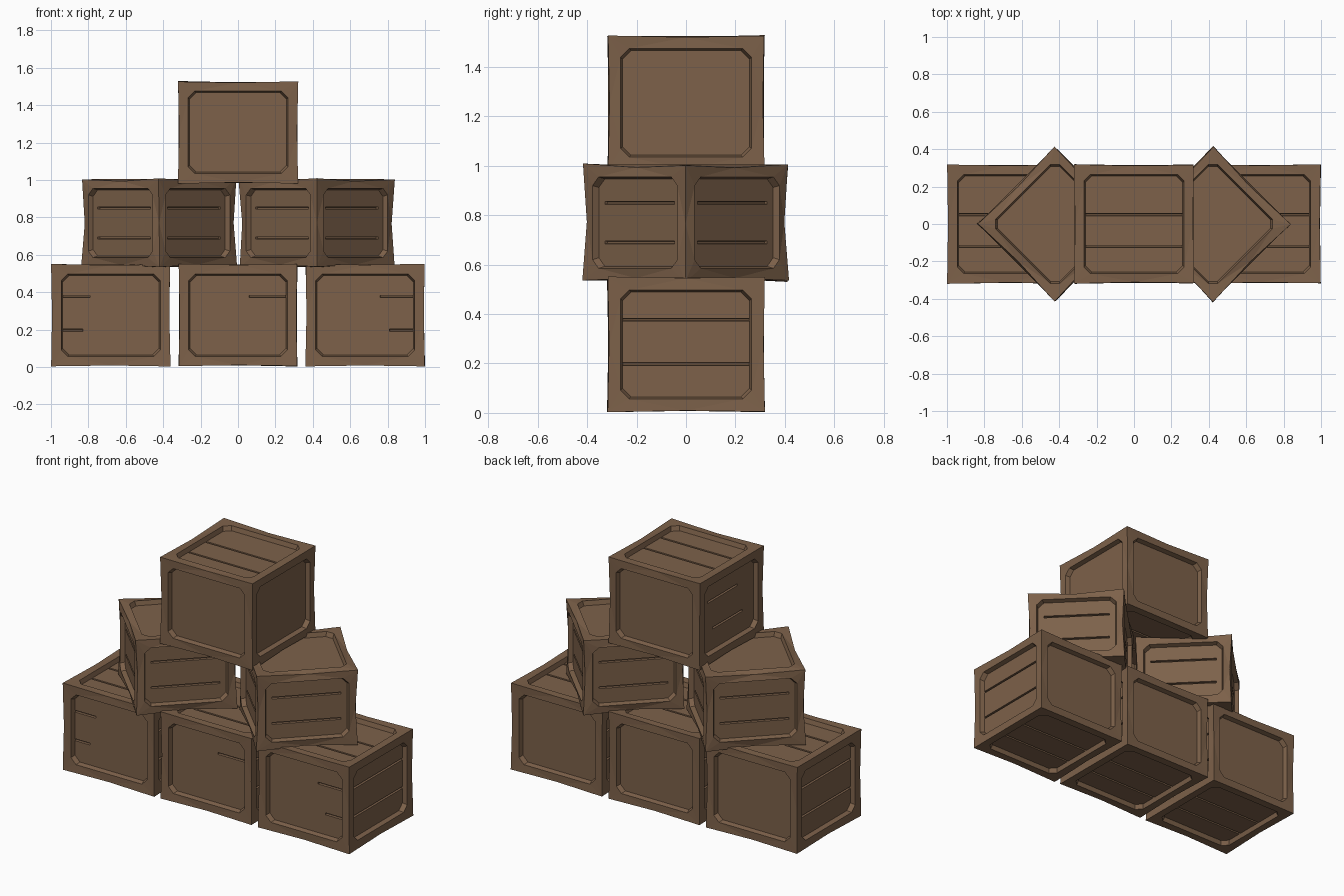
import bpy, bmesh, math, random
from itertools import product
from mathutils import Vector

if "Cube" in bpy.data.objects:
    bpy.data.objects.remove(bpy.data.objects["Cube"])

random.seed(4)
wood = bpy.data.materials.new("brown wood")
wood.diffuse_color = (0.205, 0.120, 0.068, 1)
wood.use_nodes = True
wood.node_tree.nodes["Principled BSDF"].inputs["Base Color"].default_value = wood.diffuse_color

FRAME, CHAMFER, DEPTH = 0.055, 0.035, 0.033
CORNERS = [(-1, -1), (1, -1), (1, 1), (-1, 1)]


def crate(name, loc, size, cracks, pull=0.012, wobble=0.006, turn=0):
    """cracks maps (axis, sign) to plank gaps given as (height, from, to)."""
    bm = bmesh.new()
    half = Vector(size) / 2
    # slightly uneven outer corners
    corner = {s: Vector([s[i] * (half[i] - random.uniform(0, wobble)) for i in range(3)])
              for s in product((-1, 1), repeat=3)}

    def signs(ax, sg, u, v, uv):
        s = [0, 0, 0]
        s[ax], s[u], s[v] = sg, uv[0], uv[1]
        return tuple(s)

    def mid(a, b):
        # edge middle, worn inward on both sides
        p = (corner[a] + corner[b]) / 2
        for i in range(3):
            if a[i] == b[i]:
                p[i] -= a[i] * pull
        return p

    sides = [(ax, sg) for ax in range(3) for sg in (-1, 1)]
    axes = {0: (1, 2), 1: (0, 2), 2: (0, 1)}
    for ax, sg in sides:
        u, v = axes[ax]

        def ring(shrink, sink):
            # chamfered panel outline
            hu, hv = half[u] - FRAME - shrink, half[v] - FRAME - shrink
            pts = []
            for k, (a, b) in enumerate(CORNERS):
                along_v = (a * hu, b * (hv - CHAMFER))
                along_u = (a * (hu - CHAMFER), b * hv)
                for q in ((along_v, along_u) if k % 2 == 0 else (along_u, along_v)):
                    p = Vector((0, 0, 0))
                    p[ax], p[u], p[v] = sg * (half[ax] - sink), q[0], q[1]
                    pts.append(bm.verts.new(p))
            return pts

        outer = [signs(ax, sg, u, v, c) for c in CORNERS]
        oc = [bm.verts.new(corner[s]) for s in outer]
        om = [bm.verts.new(mid(outer[k], outer[(k + 1) % 4])) for k in range(4)]
        lip, floor = ring(0, 0.005), ring(0.008, DEPTH)
        for k in range(4):
            n = (k + 1) % 4
            bm.faces.new((oc[k], lip[2 * k + 1], lip[2 * k]))
            bm.faces.new((oc[k], om[k], lip[2 * k + 1]))
            bm.faces.new((om[k], lip[2 * n], lip[2 * k + 1]))
            bm.faces.new((om[k], oc[n], lip[2 * n]))
        for i in range(8):
            j = (i + 1) % 8
            bm.faces.new((lip[i], lip[j], floor[j], floor[i]))
        bm.faces.new(floor)
    bmesh.ops.remove_doubles(bm, verts=bm.verts[:], dist=0.0005)
    bmesh.ops.recalc_face_normals(bm, faces=bm.faces[:])

    # gaps between planks, cut into the recessed panels
    for (ax, sg), gaps in cracks.items():
        u, v = axes[ax]

        def panel():
            return [f for f in bm.faces
                    if abs(f.calc_center_median()[ax] - sg * (half[ax] - DEPTH)) < 0.001
                    and abs(f.normal[ax]) > 0.99]

        def cut(axis, at):
            fs = panel()
            geom = fs + list({e for f in fs for e in f.edges}) + list({w for f in fs for w in f.verts})
            co, no = Vector((0, 0, 0)), Vector((0, 0, 0))
            co[axis], no[axis] = at, 1
            bmesh.ops.bisect_plane(bm, geom=geom, plane_co=co, plane_no=no, dist=1e-5)

        for h, a, b in gaps:
            cut(v, h - 0.006)
            cut(v, h + 0.006)
            for end in (a, b):
                if abs(end) < half[u] - FRAME - 0.01:
                    cut(u, end)
        bm.normal_update()
        for h, a, b in gaps:
            sel = [f for f in panel() if abs(f.calc_center_median()[v] - h) < 0.005
                   and a < f.calc_center_median()[u] < b]
            if sel:
                bmesh.ops.inset_region(bm, faces=sel, thickness=0.002, depth=-0.014,
                                       use_boundary=True, use_even_offset=True)
    me = bpy.data.meshes.new(name)
    bm.to_mesh(me)
    bm.free()
    me.materials.append(wood)
    ob = bpy.data.objects.new(name, me)
    ob.location = loc
    ob.rotation_euler.z = math.radians(turn)
    bpy.context.collection.objects.link(ob)


lids = [(-0.12, -1, 1), (0.05, -1, 1)]
rows = [(-0.08, -1, 1), (0.1, -1, 1)]
base = {(2, 1): lids, (2, -1): lids, (0, 1): rows, (0, -1): rows}
big = (0.64, 0.64, 0.55)

# bottom row, with short cracks on the front
fronts = {
    "left": (-0.68, [(-0.08, -1, -0.15), (0.1, -1, -0.11)]),
    "middle": (0.0, [(0.1, 0.06, 1)]),
    "right": (0.68, [(-0.08, 0.13, 1), (0.1, 0.08, 1)]),
}
for side, (x, gaps) in fronts.items():
    crate("bottom_crate_" + side, (x, 0, 0.277), big, {**base, (1, -1): gaps}, pull=0.005, wobble=0.004)

# middle row, turned on their corners
short = [(-0.08, -0.2, 0.2), (0.08, -0.2, 0.2)]
walls = {(ax, sg): short for ax in (0, 1) for sg in (-1, 1)}
for side, sx in (("left", -1), ("right", 1)):
    crate("turned_crate_" + side, (sx * 0.422, 0, 0.77), (0.595, 0.595, 0.48), walls,
          pull=0.012, wobble=0.008, turn=45 * sx)

# single crate on top
crate("top_crate", (0, 0, 1.255), (0.645, 0.64, 0.55),
      {(2, 1): lids, (2, -1): lids, (0, -1): [(-0.08, -0.15, 0.15), (0.1, -0.1, 0.2)]},
      pull=0.006, wobble=0.005)
